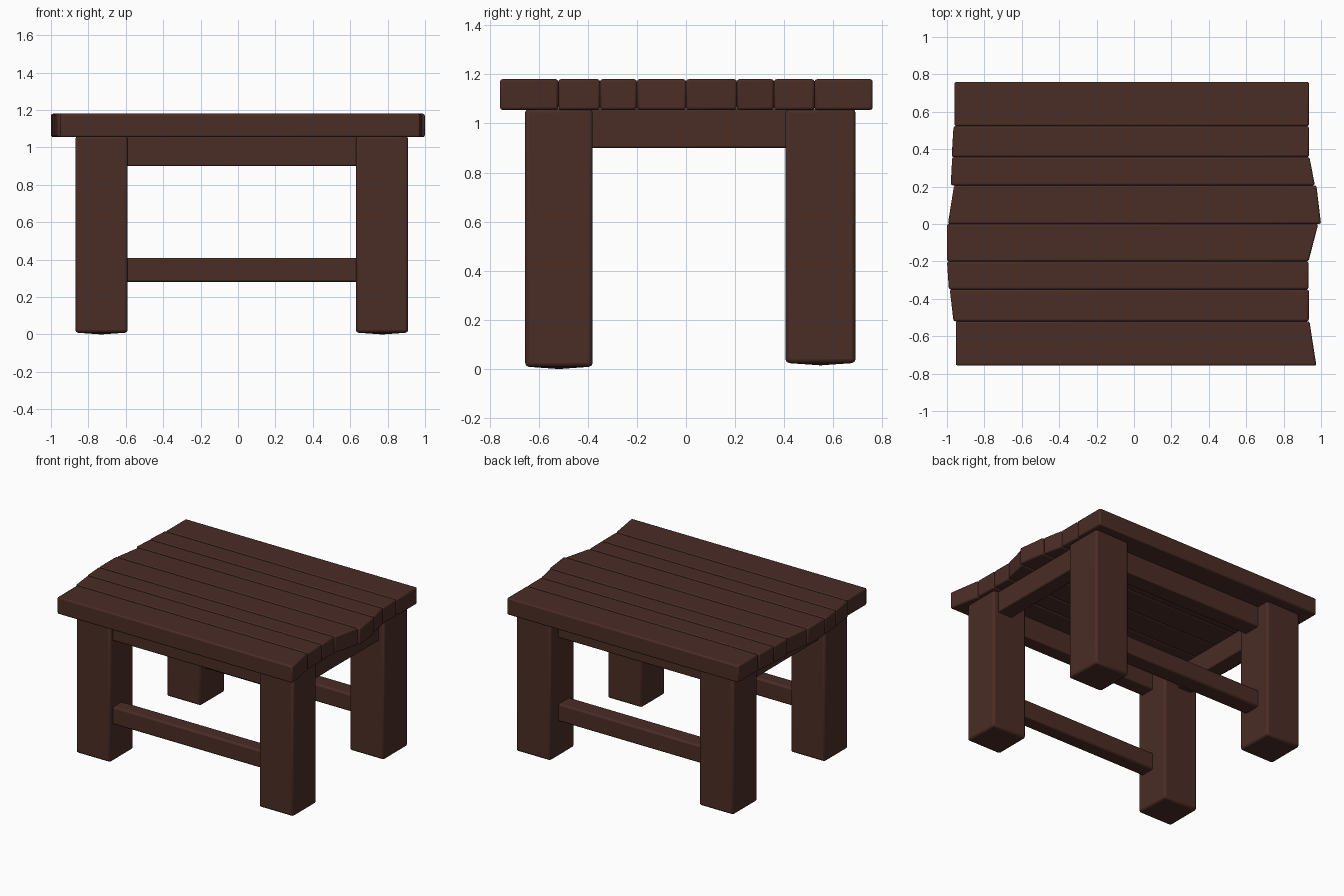
import bpy
import bmesh

default = bpy.data.objects.get("Cube")
if default:
    bpy.data.objects.remove(default, do_unlink=True)

# Dark brown wood
wood = bpy.data.materials.new("dark_brown_wood")
wood.use_nodes = True
colour = (0.07, 0.026, 0.019, 1)
wood.diffuse_color = colour
shader = wood.node_tree.nodes["Principled BSDF"]
shader.inputs["Base Color"].default_value = colour
shader.inputs["Roughness"].default_value = 0.8


def prism(name, outline, z0, z1, bevel, dome=0.0):
    """Raise a four-cornered outline into a block with worn edges."""
    bm = bmesh.new()
    low = [bm.verts.new((x, y, z0 + dome)) for x, y in outline]
    high = [bm.verts.new((x, y, z1)) for x, y in outline]
    bm.faces.new(high)
    for i in range(len(low)):
        j = (i + 1) % len(low)
        bm.faces.new((low[i], low[j], high[j], high[i]))
    underside = bm.faces.new(low[::-1])
    # Slightly domed underside
    if dome:
        for v in bmesh.ops.poke(bm, faces=[underside])["verts"]:
            v.co.z = z0
    bmesh.ops.recalc_face_normals(bm, faces=bm.faces[:])
    mesh = bpy.data.meshes.new(name)
    bm.to_mesh(mesh)
    bm.free()
    mesh.materials.append(wood)
    obj = bpy.data.objects.new(name, mesh)
    bpy.context.collection.objects.link(obj)
    mod = obj.modifiers.new("worn_edges", "BEVEL")
    mod.width = bevel
    mod.segments = 2
    mod.limit_method = "ANGLE"
    bpy.ops.object.select_all(action="DESELECT")
    bpy.context.view_layer.objects.active = obj
    obj.select_set(True)
    bpy.ops.object.shade_smooth_by_angle(angle=0.6)


def box(name, x, y, z, bevel, dome=0.0):
    corners = [(x[0], y[0]), (x[1], y[0]), (x[1], y[1]), (x[0], y[1])]
    prism(name, corners, z[0], z[1], bevel, dome)


# Table top planks: front y, back y, left ends, right ends
planks = [
    (-0.757, -0.52, -0.953, -0.953, 0.975, 0.938),
    (-0.52, -0.35, -0.965, -0.985, 0.935, 0.935),
    (-0.35, -0.20, -0.99, -1.0, 0.933, 0.933),
    (-0.20, 0.0, -1.0, -1.0, 0.933, 0.985),
    (0.0, 0.207, -0.995, -0.962, 1.0, 0.975),
    (0.207, 0.358, -0.98, -0.972, 0.967, 0.938),
    (0.358, 0.523, -0.975, -0.965, 0.936, 0.936),
    (0.523, 0.76, -0.96, -0.96, 0.936, 0.936),
]
for i, (y0, y1, l0, l1, r0, r1) in enumerate(planks):
    corners = [(l0, y0), (r0, y0), (r1, y1), (l1, y1)]
    prism(f"top_plank_{i + 1}", corners, 1.055, 1.18, 0.01)

# Legs
leg_x = {"right": (-0.87, -0.59), "left": (0.63, 0.91)}
leg_y = {"front": (-0.655, -0.38), "back": (0.405, 0.69)}
for side, xs in leg_x.items():
    for end, ys in leg_y.items():
        foot = 0.0 if end == "front" else 0.015
        box(f"{end}_{side}_leg", xs, ys, (foot, 1.06), 0.015, 0.01)

# Long aprons under the top and low stretchers between the legs
for end, ys in {"front": (-0.62, -0.51), "back": (0.46, 0.59)}.items():
    box(f"{end}_apron", (-0.62, 0.66), ys, (0.90, 1.06), 0.008)
    box(f"{end}_stretcher", (-0.62, 0.66), ys, (0.28, 0.41), 0.012)

# Short side aprons
for side, xs in {"right": (-0.82, -0.70), "left": (0.75, 0.87)}.items():
    box(f"{side}_apron", xs, (-0.41, 0.43), (0.90, 1.06), 0.008)
